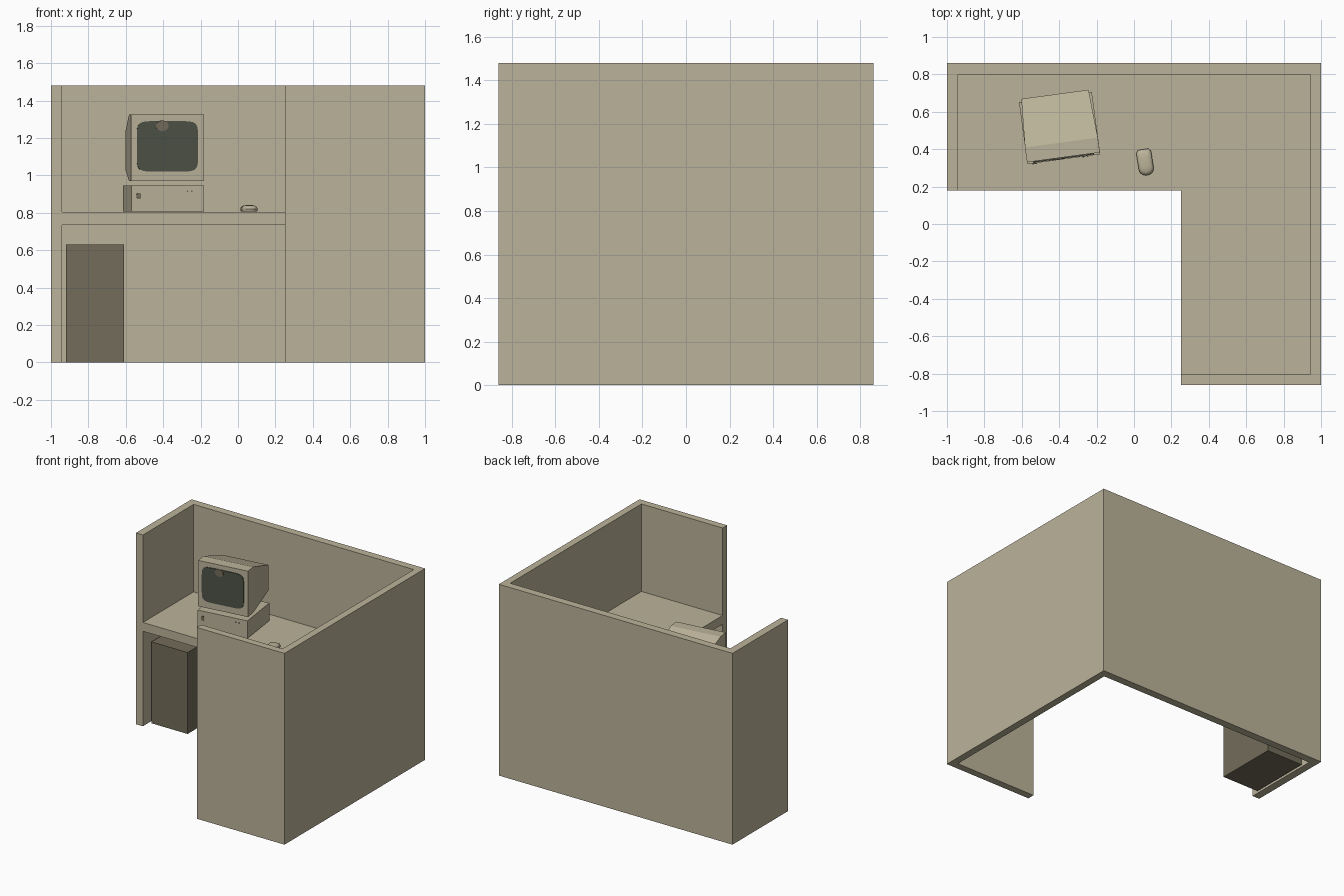
import bpy, bmesh, math
from mathutils import Matrix

cube = bpy.data.objects.get("Cube")
if cube:
    bpy.data.objects.remove(cube, do_unlink=True)


def material(name, color):
    m = bpy.data.materials.new(name)
    m.use_nodes = True
    rgba = (*color, 1)
    m.diffuse_color = rgba
    m.node_tree.nodes["Principled BSDF"].inputs["Base Color"].default_value = rgba
    return m


BEIGE = material("beige", (0.50, 0.45, 0.32))
BROWN = material("dark_taupe", (0.17, 0.15, 0.10))
GLASS = material("screen_green_grey", (0.075, 0.085, 0.062))


def loft(name, rings, mat, matrix=Matrix(), smooth=False):
    """Skin a stack of equal-length point rings and cap both ends."""
    bm = bmesh.new()
    loops = [[bm.verts.new(p) for p in ring] for ring in rings]
    for a, b in zip(loops, loops[1:]):
        for i in range(len(a)):
            j = (i + 1) % len(a)
            bm.faces.new((a[i], a[j], b[j], b[i]))
    bm.faces.new(loops[0][::-1])
    bm.faces.new(loops[-1])
    bmesh.ops.recalc_face_normals(bm, faces=bm.faces)
    mesh = bpy.data.meshes.new(name)
    bm.to_mesh(mesh)
    bm.free()
    mesh.materials.append(mat)
    obj = bpy.data.objects.new(name, mesh)
    obj.matrix_world = matrix
    bpy.context.collection.objects.link(obj)
    if smooth:
        bpy.ops.object.select_all(action='DESELECT')
        obj.select_set(True)
        bpy.context.view_layer.objects.active = obj
        bpy.ops.object.shade_smooth_by_angle(angle=math.radians(40))
    return obj


def prism(name, outline, z0, z1, mat, matrix=Matrix()):
    return loft(name, [[(x, y, z) for x, y in outline] for z in (z0, z1)], mat, matrix)


def rect(x0, x1, y0, y1):
    return [(x0, y0), (x1, y0), (x1, y1), (x0, y1)]


def rounded(cx, cy, rx, ry, power=2, count=32):
    """Superellipse outline; higher powers give a squarer shape."""
    pts = []
    for i in range(count):
        t = math.tau * (i + 0.5) / count
        c, s = math.cos(t), math.sin(t)
        pts.append((cx + rx * math.copysign(abs(c) ** (2 / power), c),
                    cy + ry * math.copysign(abs(s) ** (2 / power), s)))
    return pts


# Cubicle partition: one continuous wall, open at the front left
prism("partition_walls", [
    (-1, 0.18), (-0.94, 0.18), (-0.94, 0.80), (0.945, 0.80), (0.945, -0.805),
    (0.25, -0.805), (0.25, -0.86), (1, -0.86), (1, 0.86), (-1, 0.86)], 0, 1.48, BEIGE)

# L-shaped desk top
prism("desk_top", [(-0.94, 0.18), (0.25, 0.18), (0.25, -0.805), (0.945, -0.805),
                   (0.945, 0.80), (-0.94, 0.80)], 0.735, 0.803, BEIGE)

# Filing cabinet under the desk
prism("filing_cabinet", rect(-0.92, -0.61, 0.255, 0.74), 0, 0.63, BROWN)

# Computer, turned slightly; local origin at the front corner
turn = Matrix.Rotation(math.radians(7.7), 4, 'Z')
case_at = Matrix.Translation((-0.57, 0.32, 0)) @ turn
prism("computer_case", rect(0, 0.393, 0, 0.335), 0.808, 0.945, BEIGE, case_at)

# Monitor housing: straight front bezel, tapering to the back
monitor_at = Matrix.Translation((-0.572, 0.33, 0)) @ turn
sections = [(0, 0, 0.97, 1.325), (0.08, 0, 0.97, 1.325), (0.34, 0.015, 1.03, 1.23)]
loft("monitor_housing",
     [[(x, y, z) for x, z in rect(inset, 0.393 - inset, low, high)]
      for y, inset, low, high in sections], BEIGE, monitor_at)

# Front plates on the monitor and case
upright = Matrix.Rotation(math.pi / 2, 4, 'X')
prism("screen", rounded(0.196, 1.155, 0.165, 0.135, 7, 48), 0, 0.006, GLASS,
      monitor_at @ upright)
prism("screen_top_patch", rounded(0.168, 1.265, 0.034, 0.028), 0.006, 0.008, BROWN,
      monitor_at @ upright)
prism("power_button", rounded(0.04, 0.89, 0.012, 0.017, 3, 16), 0, 0.005, BROWN,
      case_at @ upright)
for side, x in (("left", 0.325), ("right", 0.302)):
    prism(side + "_indicator", rounded(x, 0.915, 0.005, 0.004, 2, 8), 0, 0.004, BROWN,
          case_at @ upright)

# Mouse: rounded front, clipped back corners, domed top
outline = [(0.04, 0.055), (0.028, 0.07), (-0.028, 0.07), (-0.04, 0.055)]
for i in range(13):
    t = math.pi * (1 + i / 12)
    outline.append((0.04 * math.cos(t), -0.035 + 0.035 * math.sin(t)))
levels = [(0.808, 0.94), (0.82, 1), (0.831, 0.92), (0.838, 0.7), (0.841, 0.35)]
loft("mouse", [[(x * s, y * s, z) for x, y in outline] for z, s in levels], BEIGE,
     Matrix.Translation((0.06, 0.33, 0)) @ Matrix.Rotation(math.radians(9), 4, 'Z'), smooth=True)
